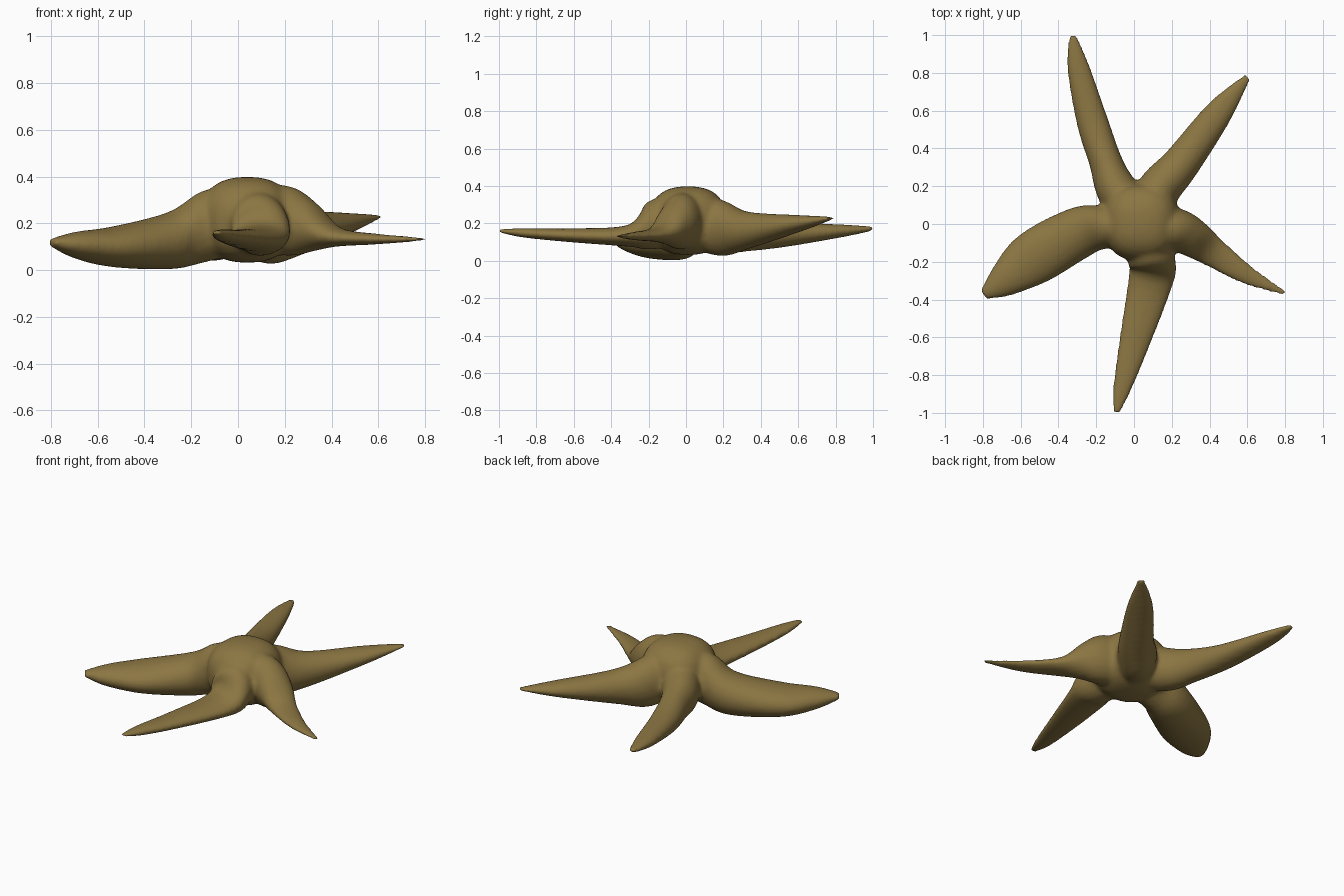
import bpy, bmesh, math
from mathutils import Vector

if "Cube" in bpy.data.objects:
    bpy.data.objects.remove(bpy.data.objects["Cube"])

SIDES, STEPS = 20, 5
ROOT = (.04, .0, .12, .08, .36)      # shared start of every arm, inside the body
skin = bpy.data.materials.new("olive brown skin")
skin.diffuse_color = (0.26, 0.18, 0.055, 1)
skin.use_nodes = True
skin.node_tree.nodes["Principled BSDF"].inputs["Base Color"].default_value = skin.diffuse_color
bm = bmesh.new()


def spline(points):
    """Smooth curve through the stations."""
    pts = [Vector(p) for p in points]
    pts = [pts[0]] + pts + [2 * pts[-1] - pts[-2]]
    out = []
    for a, b, c, d in zip(pts, pts[1:], pts[2:], pts[3:]):
        for i in range(STEPS):
            t = i / STEPS
            out.append(b + (c - a) * t / 2 + (2 * a - 5 * b + 4 * c - d) * t * t / 2
                       + (3 * b - a - 3 * c + d) * t ** 3 / 2)
    return out + [pts[-2]]


def add_arm(*stations):
    """Loft upright ellipses; a station is x, y, half width, bottom, top."""
    path = spline((ROOT,) + stations)
    rings = []
    for i, p in enumerate(path):
        x, y, w, lo, hi = p
        d = path[min(i + 1, len(path) - 1)] - path[max(i - 1, 0)]
        d = Vector(d[:2]).normalized()
        ring = []
        for k in range(SIDES):
            t = math.tau * k / SIDES
            s = w * math.cos(t)
            z = (lo + hi) / 2 + (hi - lo) / 2 * math.sin(t)
            ring.append(bm.verts.new((x - d.y * s, y + d.x * s, z)))
        rings.append(ring)
    for r, q in zip(rings, rings[1:]):
        for k in range(SIDES):
            n = (k + 1) % SIDES
            bm.faces.new((r[k], r[n], q[n], q[k]))
    bm.faces.new(rings[0])
    bm.faces.new(rings[-1])


# Back left arm
add_arm((-.09, .18, .11, .04, .3), (-.15, .33, .088, .05, .25), (-.22, .54, .084, .075, .21),
        (-.295, .83, .06, .125, .195), (-.325, 1, .022, .16, .185))
# Back right arm
add_arm((.13, .18, .115, .025, .33), (.25, .32, .1, .06, .265), (.45, .59, .075, .15, .246),
        (.603, .783, .022, .22, .237))
# Left arm
add_arm((-.15, -.015, .115, .03, .34), (-.29, -.045, .137, .003, .25), (-.53, -.18, .145, .012, .187),
        (-.69, -.3, .092, .05, .164), (-.797, -.376, .03, .1, .135))
# Front arm
add_arm((.095, -.2, .125, .06, .32), (.088, -.3, .12, .075, .195), (.01, -.6, .087, .098, .174),
        (-.06, -.86, .052, .123, .175), (-.093, -1, .02, .15, .17))
# Right arm
add_arm((.22, -.03, .115, .06, .36), (.32, -.08, .102, .08, .29), (.42, -.15, .082, .1, .185),
        (.6, -.27, .053, .11, .155), (.802, -.367, .015, .125, .139))

# Central domed body: a sphere pushed towards a rounded box
body = bmesh.ops.create_uvsphere(bm, u_segments=28, v_segments=16, radius=1)
for v in body["verts"]:
    c = v.co / sum(abs(u) ** 2.5 for u in v.co) ** 0.4
    v.co = Vector((.04 + .2 * c.x, .01 + .205 * c.y, .215 + .183 * c.z))

bmesh.ops.recalc_face_normals(bm, faces=bm.faces)
mesh = bpy.data.meshes.new("starfish_body")
bm.to_mesh(mesh)
bm.free()
mesh.materials.append(skin)
star = bpy.data.objects.new("starfish_body", mesh)
bpy.context.collection.objects.link(star)

# Fuse body and arms into one soft skin
fuse = star.modifiers.new("fuse", 'REMESH')
fuse.mode = 'VOXEL'
fuse.voxel_size = 0.012
fuse.use_smooth_shade = True
soften = star.modifiers.new("soften", 'SMOOTH')
soften.factor = 0.5
soften.iterations = 10
